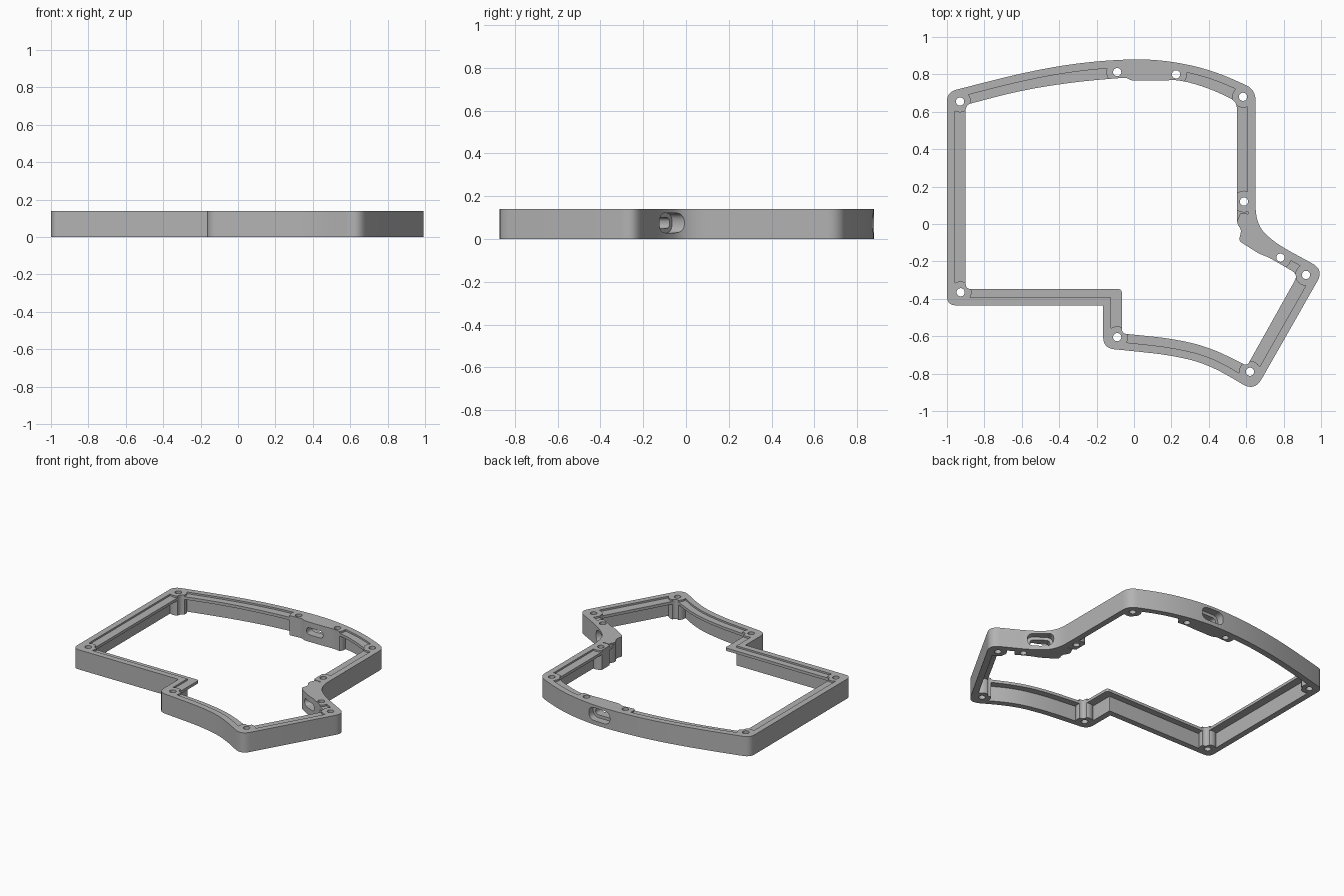
import bpy, bmesh
from math import atan2
from mathutils import Vector

if "Cube" in bpy.data.objects:
    bpy.data.objects.remove(bpy.data.objects["Cube"])

HEIGHT = 0.14
WALL = 0.042
SOFT = 9          # corner reach that turns neighbouring points into one smooth curve

grey = bpy.data.materials.new("plain grey")
grey.use_nodes = True
grey.diffuse_color = (0.45, 0.45, 0.45, 1)
grey.node_tree.nodes["Principled BSDF"].inputs["Base Color"].default_value = (0.45, 0.45, 0.45, 1)


def rounded(points, steps=8):
    """Round each (x, y, reach) corner with a quadratic curve."""
    out = []
    n = len(points)
    for i, (x, y, reach) in enumerate(points):
        p = Vector((x, y))
        ends = []
        for q in (points[i - 1], points[(i + 1) % n]):
            d = Vector(q[:2]) - p
            ends.append(p + d.normalized() * min(reach, d.length / 2))
        for k in range(steps + 1):
            t = k / steps
            v = ends[0] * (1 - t) ** 2 + p * 2 * t * (1 - t) + ends[1] * t * t
            if not out or (v - out[-1]).length > 0.0005:
                out.append(v)
    if (out[0] - out[-1]).length < 0.0005:
        out.pop()
    return out


def inset(points, dist):
    """Move a clockwise control outline inward by dist."""
    out = []
    n = len(points)
    for i, (x, y, reach) in enumerate(points):
        p = Vector((x, y))
        a = (p - Vector(points[i - 1][:2])).normalized()
        b = (Vector(points[(i + 1) % n][:2]) - p).normalized()
        na, nb = Vector((a.y, -a.x)), Vector((b.y, -b.x))
        v = p + (na + nb) * dist / (1 + na.dot(nb))
        out.append((v.x, v.y, reach))
    return out


def prism(name, outline, z0, z1):
    bm = bmesh.new()
    face = bm.faces.new([bm.verts.new((v[0], v[1], z0)) for v in outline])
    top = bmesh.ops.extrude_face_region(bm, geom=[face])["geom"]
    bmesh.ops.translate(bm, vec=(0, 0, z1 - z0),
                        verts=[g for g in top if isinstance(g, bmesh.types.BMVert)])
    bmesh.ops.recalc_face_normals(bm, faces=bm.faces)
    mesh = bpy.data.meshes.new(name)
    bm.to_mesh(mesh)
    bm.free()
    obj = bpy.data.objects.new(name, mesh)
    bpy.context.collection.objects.link(obj)
    return obj


def cylinder(name, x, y, radius, z0, z1):
    bpy.ops.mesh.primitive_cylinder_add(vertices=32, radius=radius, depth=z1 - z0,
                                        location=(x, y, (z0 + z1) / 2))
    bpy.context.object.name = name
    return bpy.context.object


def subtract(target, cutters):
    bpy.context.view_layer.objects.active = target
    for c in cutters:
        mod = target.modifiers.new("cut", "BOOLEAN")
        mod.operation = "DIFFERENCE"
        mod.solver = "EXACT"
        mod.object = c
        bpy.ops.object.modifier_apply(modifier=mod.name)
        bpy.data.objects.remove(c)


def slot(name, centre, normal, width, height, length):
    """Capsule-shaped cutter running along a horizontal normal."""
    w, h = width / 2, height / 2
    shape = rounded([(-w, -h, h), (-w, h, h), (w, h, h), (w, -h, h)])
    obj = prism(name, shape, -length / 2, length / 2)
    obj.rotation_euler = (1.5708, 0, atan2(normal[1], normal[0]) + 1.5708)
    obj.location = centre
    bpy.context.view_layer.update()
    return obj


# Outer outline, clockwise from the back left corner
outer = [(-1, 0.705, 0.05), (-0.6, 0.808, SOFT), (-0.3, 0.862, SOFT), (0, 0.884, SOFT),
         (0.2, 0.871, SOFT), (0.42, 0.822, SOFT), (0.65, 0.72, 0.06),
         (0.65, 0.0, 0.1), (0.75, -0.1, 0.1), (1.015, -0.245, 0.07),
         (0.645, -0.895, 0.075), (0.4, -0.75, SOFT), (0.2, -0.702, SOFT),
         (0, -0.68, SOFT), (-0.165, -0.664, 0.06), (-0.165, -0.435, 0.004), (-1, -0.435, 0.05)]

# Inner opening of the lip
inner = [(-0.9, 0.637, 0.03), (-0.6, 0.716, SOFT), (-0.3, 0.762, SOFT), (-0.04, 0.783, 0.02),
         (-0.015, 0.766, 0.02), (0.15, 0.766, 0.04), (0.24, 0.772, SOFT), (0.4, 0.727, SOFT),
         (0.55, 0.655, 0.04), (0.55, 0.0, 0.03), (0.575, -0.03, 0.02), (0.56, -0.09, 0.02),
         (0.67, -0.16, 0.03), (0.72, -0.178, 0.03), (0.878, -0.27, 0.04),
         (0.605, -0.758, 0.02), (0.4, -0.657, SOFT), (0.2, -0.612, SOFT), (0, -0.592, SOFT),
         (-0.065, -0.585, 0.025), (-0.065, -0.348, 0.02), (-0.9, -0.348, 0.03)]

holes = [(-0.93, 0.655), (-0.09, 0.812), (0.225, 0.8), (0.583, 0.68), (0.588, 0.12),
         (0.783, -0.18), (0.92, -0.272), (0.62, -0.79), (-0.09, -0.605), (-0.927, -0.365)]

frame = prism("case_frame", rounded(outer), 0, HEIGHT)

# Undercut below the lip and shallow plate seat above it, leaving bosses and port blocks
hollow = rounded(inset(outer, WALL))
for name, z0, z1 in (("undercut", -0.05, 0.108), ("plate_seat", 0.128, 0.2)):
    cutter = prism(name, hollow, z0, z1)
    keep = [cylinder("boss", x, y, 0.058, -0.1, 0.3) for x, y in holes]
    keep.append(prism("back_block", [(-0.11, 0.7), (-0.11, 0.9), (0.21, 0.9), (0.21, 0.7)], -0.11, 0.31))
    keep.append(prism("side_block", [(0.5, -0.1), (0.57, 0.06), (0.7, 0.04), (0.83, -0.12), (0.71, -0.25)],
                      -0.12, 0.32))
    subtract(cutter, keep)
    subtract(frame, [cutter])

# Central opening, screw holes and the two stepped port slots
cuts = [prism("opening", rounded(inner), -0.1, 0.3)]
cuts += [cylinder("screw_hole", x, y, 0.022, -0.1, 0.3) for x, y in holes]
for (x, y), n in (((0.07, 0.88), (0, 1)), ((0.73, -0.07), (0.58, 0.81))):
    cuts.append(slot("port_recess", (x, y, 0.075), n, 0.17, 0.092, 0.11))
    cuts.append(slot("port_hole", (x, y, 0.075), n, 0.13, 0.05, 0.5))
subtract(frame, cuts)

# Material and shading
frame.data.materials.clear()
frame.data.materials.append(grey)
for p in frame.data.polygons:
    p.material_index = 0
bpy.ops.object.select_all(action="DESELECT")
frame.select_set(True)
bpy.context.view_layer.objects.active = frame
bpy.ops.object.shade_smooth_by_angle(angle=0.5)
